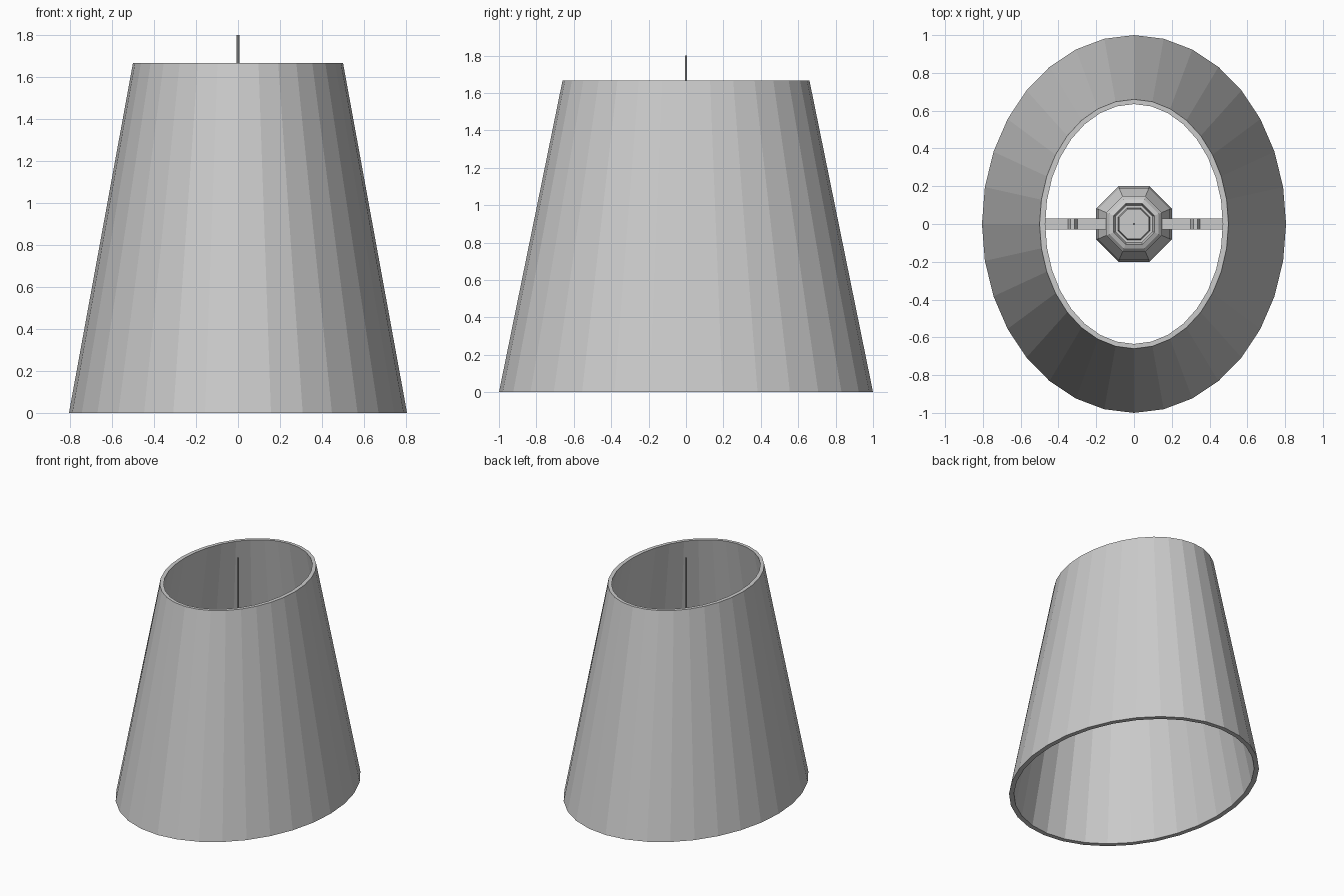
import bpy, bmesh
from math import cos, sin, pi

if "Cube" in bpy.data.objects:
    bpy.data.objects.remove(bpy.data.objects["Cube"])


def finish(name, bm):
    bmesh.ops.recalc_face_normals(bm, faces=bm.faces)
    me = bpy.data.meshes.new(name)
    bm.to_mesh(me)
    bm.free()
    ob = bpy.data.objects.new(name, me)
    bpy.context.collection.objects.link(ob)
    return ob


def loft(name, rings, n, turn=0.0, loop=False):
    """Join elliptical rings (rx, ry, z); close as a loop or cap both ends."""
    bm = bmesh.new()
    loops = [[bm.verts.new((rx * cos(turn + 2 * pi * i / n),
                            ry * sin(turn + 2 * pi * i / n), z))
              for i in range(n)] for rx, ry, z in rings]
    pairs = list(zip(loops, loops[1:]))
    if loop:
        pairs.append((loops[-1], loops[0]))
    else:
        bm.faces.new(loops[0])
        bm.faces.new(loops[-1])
    for a, b in pairs:
        for i in range(n):
            j = (i + 1) % n
            bm.faces.new((a[i], a[j], b[j], b[i]))
    return finish(name, bm)


def octagon(name, profile):
    """Octagonal lathe; profile gives (flat-to-centre distance, z)."""
    k = 1 / cos(pi / 8)
    return loft(name, [(r * k, r * k, z) for r, z in profile], 8, pi / 8)


def arm(name, side):
    """Flat bar with a small raised kink, from socket to shade wall."""
    path = [(0.10, 1.10), (0.30, 1.10), (0.315, 1.135),
            (0.335, 1.135), (0.35, 1.10), (0.595, 1.10)]
    t, w = 0.03, 0.03
    bm = bmesh.new()
    secs = [[bm.verts.new((side * x, y, z + dz)) for y, dz in
             ((-w, -t), (w, -t), (w, 0), (-w, 0))] for x, z in path]
    bm.faces.new(secs[0])
    bm.faces.new(secs[-1])
    for a, b in zip(secs, secs[1:]):
        for i in range(4):
            j = (i + 1) % 4
            bm.faces.new((a[i], a[j], b[j], b[i]))
    return finish(name, bm)


# Hollow oval shade
loft("shade", [(0.805, 1.0, 0), (0.5, 0.66, 1.667),
               (0.47, 0.635, 1.667), (0.77, 0.965, 0)], 32, loop=True)

# Bulb hanging under the socket
octagon("bulb", [(0.08, 0.62), (0.16, 0.68), (0.2, 0.78),
                 (0.19, 0.87), (0.14, 0.97), (0.11, 1.02)])

# Socket with rounded collar, recessed groove and central cap
octagon("socket", [(0.11, 1.0), (0.14, 1.03), (0.147, 1.06), (0.147, 1.12),
                   (0.13, 1.14), (0.108, 1.15), (0.098, 1.12),
                   (0.085, 1.12), (0.08, 1.2)])

# Support arms
for side, label in ((-1, "left"), (1, "right")):
    arm(label + "_arm", side)

# Hanging cord
loft("cord", [(0.006, 0.006, 1.19), (0.006, 0.006, 1.8)], 8)
